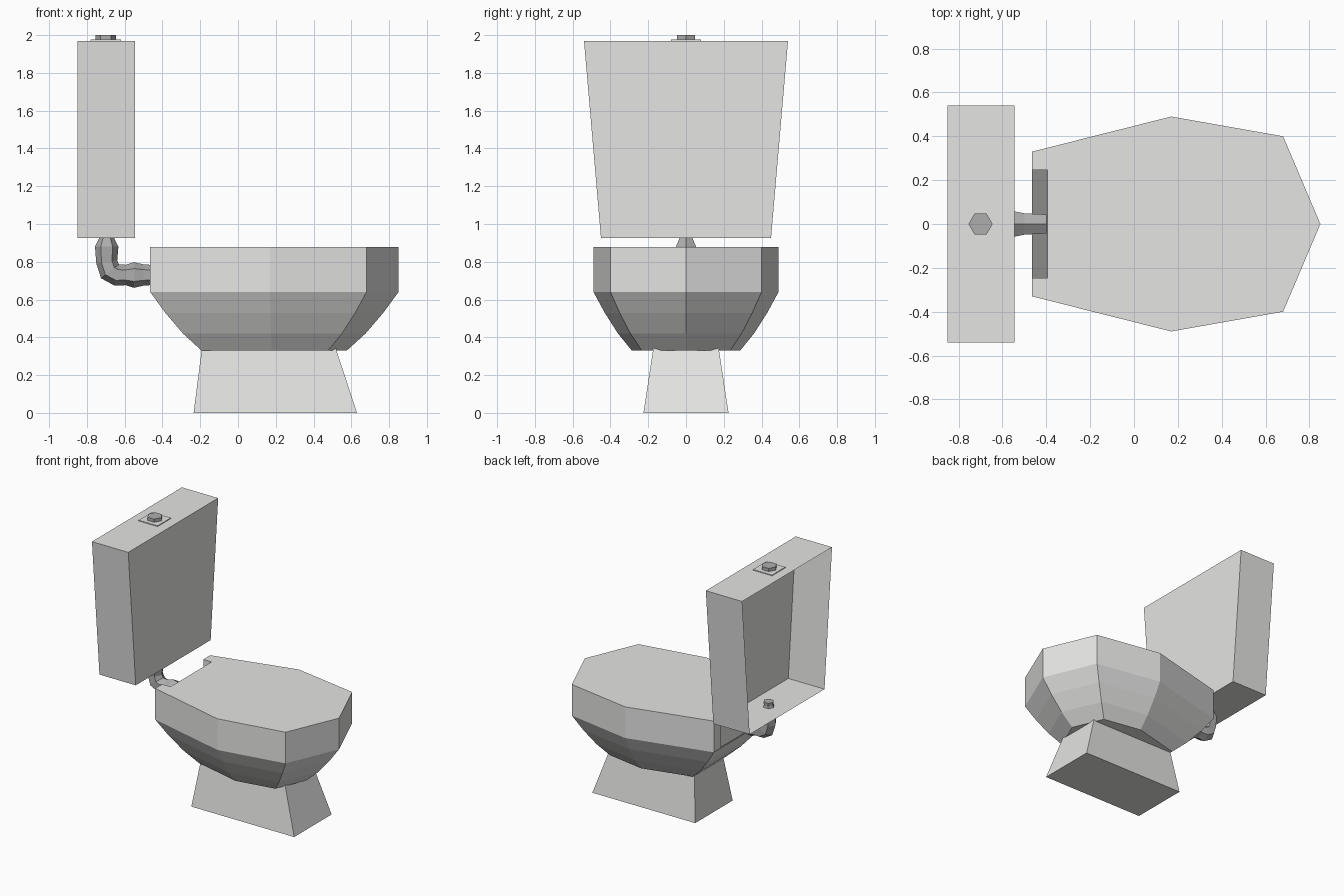
import bpy, bmesh, math
from mathutils import Vector

if "Cube" in bpy.data.objects:
    bpy.data.objects.remove(bpy.data.objects["Cube"])


def material(name, rgb):
    m = bpy.data.materials.new(name)
    m.diffuse_color = (*rgb, 1)
    m.use_nodes = True
    m.node_tree.nodes["Principled BSDF"].inputs["Base Color"].default_value = m.diffuse_color
    return m


CERAMIC = material("white ceramic", (0.78, 0.78, 0.77))
METAL = material("grey metal", (0.42, 0.42, 0.42))


def loft(name, rings, mat, skip=None):
    """Join equal rings of points into a capped flat-shaded skin."""
    bm = bmesh.new()
    loops = [[bm.verts.new(p) for p in ring] for ring in rings]
    n = len(loops[0])
    for a, b in zip(loops, loops[1:]):
        for i in range(n):
            j = (i + 1) % n
            bm.faces.new((a[i], a[j], b[j], b[i]))
    bm.faces.new(loops[0][::-1])
    bm.faces.new(loops[-1])
    bmesh.ops.recalc_face_normals(bm, faces=bm.faces)
    if skip:
        bm.normal_update()
        bmesh.ops.delete(bm, geom=[f for f in bm.faces if skip(f)], context='FACES')
    me = bpy.data.meshes.new(name)
    bm.to_mesh(me)
    bm.free()
    me.materials.append(mat)
    ob = bpy.data.objects.new(name, me)
    bpy.context.collection.objects.link(ob)
    return ob


def rect(x0, x1, y, z):
    return [(x0, -y, z), (x1, -y, z), (x1, y, z), (x0, y, z)]


def hexagon(cx, r, z):
    return [(cx + r * math.cos(k * math.pi / 3), r * math.sin(k * math.pi / 3), z)
            for k in range(6)]


# Pedestal
loft("pedestal", [rect(-0.235, 0.63, 0.225, 0), rect(-0.19, 0.515, 0.172, 0.35)], CERAMIC)

# Bowl: one outline scaled down in steps
half = [(-0.465, -0.33), (0.17, -0.49), (0.68, -0.40)]
outline = half + [(0.85, 0)] + [(x, -y) for x, y in reversed(half)]
levels = [(0.33, 0.585), (0.42, 0.735), (0.53, 0.878), (0.64, 1), (0.877, 1)]
bowl = loft("bowl", [[(0.19 + (x - 0.19) * s, y * s, z) for x, y in outline]
                     for z, s in levels], CERAMIC)

# Pipe recess in the back of the bowl, with a floor that follows its slope
wedge = [(-0.50, 0.697), (-0.395, 0.556), (-0.395, 0.95), (-0.50, 0.95)]
cutter = loft("recess_cutter", [[(x, y, z) for x, z in wedge] for y in (-0.247, 0.247)], CERAMIC)
cutter.hide_render = True
mod = bowl.modifiers.new("recess", 'BOOLEAN')
mod.operation = 'DIFFERENCE'
mod.solver = 'EXACT'
mod.object = cutter
bpy.context.view_layer.objects.active = bowl
bpy.ops.object.modifier_apply(modifier=mod.name)
bpy.data.objects.remove(cutter)

# Tank, open at the back
loft("tank", [rect(-0.85, -0.545, 0.45, 0.925), rect(-0.85, -0.545, 0.54, 1.97)],
     CERAMIC, skip=lambda f: f.normal.x < -0.9)

# Flush button on a thin plate
loft("button_plate", [rect(-0.78, -0.62, 0.08, 1.968), rect(-0.78, -0.62, 0.08, 1.976)], CERAMIC)
loft("flush_button", [hexagon(-0.70, 0.055, 1.974), hexagon(-0.70, 0.055, 2.0)], METAL)

# Flush pipe: hexagons swept along an elbow, given as x, z, radius
path = [(-0.695, 0.965, 0.038), (-0.695, 0.94, 0.036), (-0.695, 0.92, 0.042),
        (-0.695, 0.88, 0.062), (-0.695, 0.80, 0.056), (-0.678, 0.75, 0.06),
        (-0.64, 0.73, 0.058), (-0.595, 0.73, 0.054), (-0.55, 0.73, 0.068),
        (-0.50, 0.73, 0.056), (-0.40, 0.73, 0.05)]
pts = [Vector((x, 0, z)) for x, z, r in path]
rings = []
for i, p in enumerate(pts):
    t = (pts[min(i + 1, len(pts) - 1)] - pts[max(i - 1, 0)]).normalized()
    side = Vector((0, 1, 0))
    up = t.cross(side)
    r = path[i][2]
    rings.append([p + r * (math.cos(k * math.pi / 3) * up + math.sin(k * math.pi / 3) * side)
                  for k in range(6)])
loft("flush_pipe", rings, METAL)
